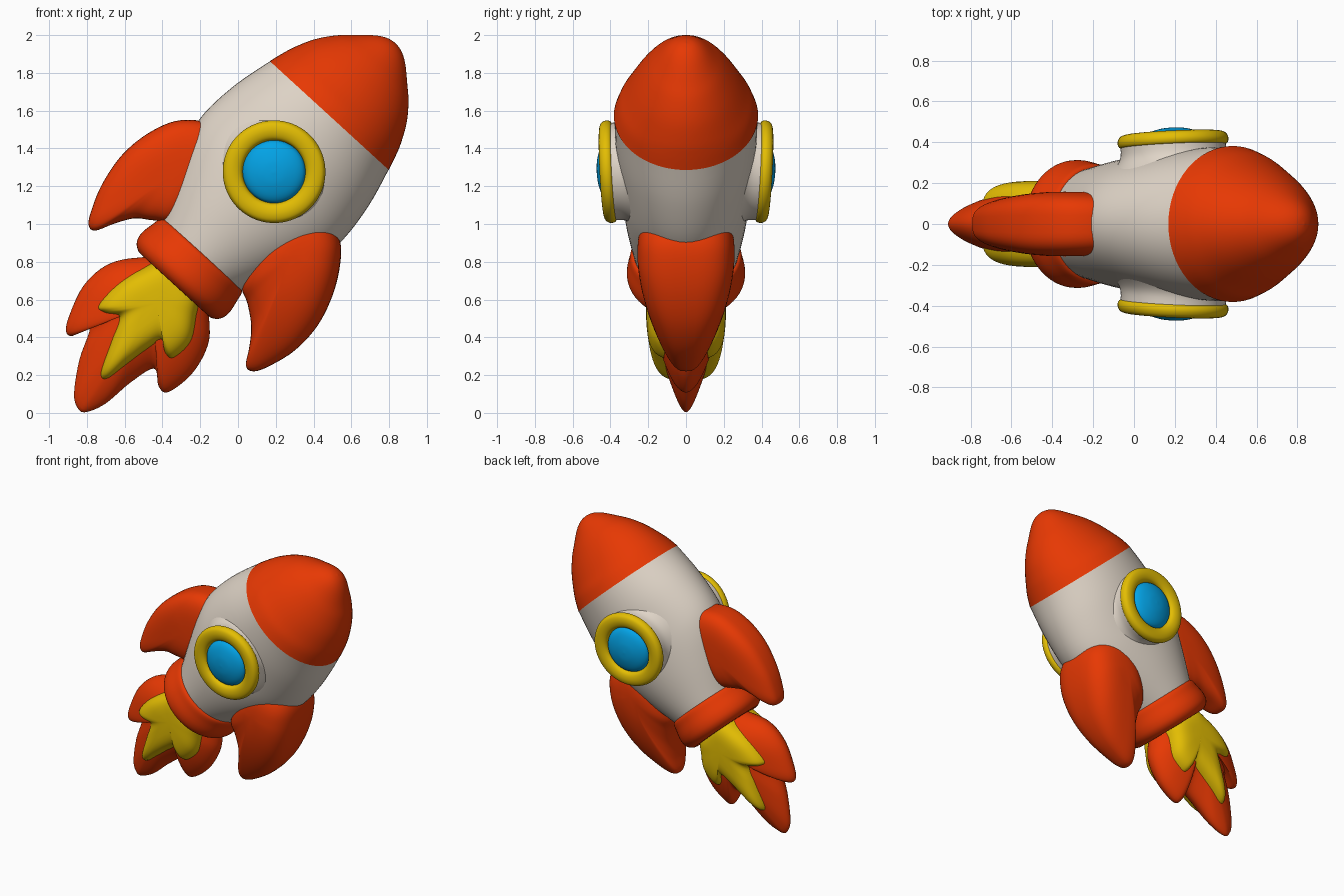
import bpy, bmesh, math
from mathutils import Matrix, Vector

cube = bpy.data.objects.get("Cube")
if cube:
    bpy.data.objects.remove(cube, do_unlink=True)


def material(name, rgb):
    m = bpy.data.materials.new(name)
    m.use_nodes = True
    m.diffuse_color = (*rgb, 1)
    bsdf = m.node_tree.nodes["Principled BSDF"]
    bsdf.inputs["Base Color"].default_value = (*rgb, 1)
    bsdf.inputs["Roughness"].default_value = 0.6
    return m


RED = material("orange red", (0.8, 0.04, 0.001))
CREAM = material("warm white", (0.75, 0.67, 0.58))
YELLOW = material("golden yellow", (0.77, 0.51, 0.001))
BLUE = material("window blue", (0.001, 0.37, 0.8))


def smooth_points(pts, steps, closed):
    """Catmull-Rom curve through the points."""
    pts = [Vector(p) for p in pts]
    n = len(pts)
    pick = (lambda i: pts[i % n]) if closed else (lambda i: pts[min(max(i, 0), n - 1)])
    out = []
    for i in range(n if closed else n - 1):
        a, b, c, d = (pick(i + k) for k in (-1, 0, 1, 2))
        for k in range(steps):
            t = k / steps
            out.append(b + (c - a) * (t / 2) + (a * 2 - b * 5 + c * 4 - d) * (t * t / 2)
                       + (b * 3 - a - c * 3 + d) * (t ** 3 / 2))
    return out if closed else out + [pts[-1]]


def finish(name, bm, mat, matrix=Matrix()):
    bmesh.ops.remove_doubles(bm, verts=bm.verts, dist=0.0005)
    bm.transform(matrix)
    bmesh.ops.recalc_face_normals(bm, faces=bm.faces)
    me = bpy.data.meshes.new(name)
    bm.to_mesh(me)
    bm.free()
    me.materials.append(mat)
    ob = bpy.data.objects.new(name, me)
    bpy.context.collection.objects.link(ob)
    bpy.ops.object.select_all(action="DESELECT")
    ob.select_set(True)
    bpy.context.view_layer.objects.active = ob
    bpy.ops.object.shade_smooth_by_angle(angle=math.radians(50))
    return ob


def bridge(bm, rings):
    for a, b in zip(rings, rings[1:]):
        for i in range(len(a)):
            j = (i + 1) % len(a)
            bm.faces.new((a[i], a[j], b[j], b[i]))


def loft(name, profile, mat, matrix, steps=5, sides=64):
    """Elliptical rings from (radius x, radius y, height)."""
    bm = bmesh.new()
    rings = []
    for rx, ry, h in smooth_points(profile, steps, False):
        angles = [2 * math.pi * i / sides for i in range(sides)]
        rings.append([bm.verts.new((rx * math.cos(a), ry * math.sin(a), h)) for a in angles])
    bridge(bm, rings)
    return finish(name, bm, mat, matrix)


def lathe(name, profile, mat, matrix, steps=5):
    return loft(name, [(r, r, h) for r, h in profile], mat, matrix, steps)


def pillow(name, outline, centre, tip, thick, power, taper, mat, rows=14):
    """Outline in x and z, inflated along y and thinned towards the tip."""
    bm = bmesh.new()
    edge = smooth_points(outline, 5, True)
    c = Vector(centre)
    reach = Vector(tip) - c
    rings = []
    for k in range(-rows, rows + 1):
        a = k / rows * math.pi / 2
        s = abs(math.cos(a)) ** (2 / power)
        y = math.copysign(thick * abs(math.sin(a)) ** (2 / power), a)
        ring = []
        for p in edge:
            q = (p - c) * s
            along = max(0, q.dot(reach) / reach.length_squared)
            ring.append(bm.verts.new((c.x + q.x, y * (1 - taper * along ** 1.5), c.y + q.y)))
        rings.append(ring)
    bridge(bm, rings)
    return finish(name, bm, mat)


# Tilted rocket frame: local z runs along the hull
tilt = math.radians(42.45)
hull = Matrix.Translation((-0.33, 0, 0.685)) @ Matrix.Rotation(tilt, 4, "Y")

# Hull, nose and collar
loft("hull", [(0.25, 0.25, 0.12), (0.285, 0.275, 0.21), (0.39, 0.315, 0.43),
              (0.47, 0.337, 0.62), (0.497, 0.35, 0.78), (0.475, 0.372, 1.0),
              (0.425, 0.38, 1.207)], CREAM, hull)
loft("nose_cone", [(0.427, 0.382, 1.205), (0.405, 0.357, 1.28), (0.38, 0.32, 1.35),
                   (0.33, 0.266, 1.45), (0.262, 0.21, 1.54), (0.194, 0.162, 1.605),
                   (0.11, 0.1, 1.68), (0.05, 0.05, 1.715), (0, 0, 1.725)], RED, hull)
lathe("collar", [(0, 0), (0.22, -0.01), (0.275, 0.0), (0.306, 0.035), (0.313, 0.085),
                 (0.302, 0.15), (0.288, 0.205), (0.25, 0.215)], RED, hull)

# Fins
pillow("right_fin", [(-0.13, 1.52), (-0.3, 1.55), (-0.46, 1.49), (-0.61, 1.37),
                     (-0.72, 1.21), (-0.78, 1.06), (-0.79, 0.99), (-0.755, 0.965),
                     (-0.66, 1.0), (-0.55, 1.03), (-0.45, 1.02), (-0.34, 1.02),
                     (-0.2, 1.15), (-0.08, 1.38)],
       (-0.34, 1.27), (-0.77, 0.97), 0.158, 3.4, 0.25, RED)
pillow("left_fin", [(0.54, 0.91), (0.54, 0.78), (0.5, 0.62), (0.42, 0.46), (0.3, 0.33),
                    (0.16, 0.245), (0.08, 0.22), (0.042, 0.25), (0.06, 0.35),
                    (0.07, 0.46), (0.05, 0.58), (0.02, 0.68), (0.08, 0.86),
                    (0.2, 1.02), (0.36, 1.07), (0.48, 1.01)],
       (0.29, 0.83), (0.08, 0.22), 0.257, 3, 0.55, RED)

# Flames
pillow("outer_flame", [(-0.4, 0.8), (-0.55, 0.82), (-0.7, 0.78), (-0.82, 0.67),
                       (-0.895, 0.51), (-0.91, 0.43), (-0.875, 0.408), (-0.785, 0.45),
                       (-0.84, 0.28), (-0.868, 0.1), (-0.845, 0.02), (-0.8, 0.005),
                       (-0.7, 0.05), (-0.57, 0.16), (-0.445, 0.235), (-0.42, 0.14),
                       (-0.37, 0.11), (-0.25, 0.2), (-0.17, 0.33), (-0.15, 0.45),
                       (-0.19, 0.6)],
       (-0.45, 0.58), (-0.82, 0.01), 0.175, 1.9, 0.45, RED)
pillow("inner_flame", [(-0.38, 0.8), (-0.52, 0.76), (-0.65, 0.68), (-0.745, 0.57),
                       (-0.72, 0.53), (-0.64, 0.5), (-0.68, 0.37), (-0.73, 0.21),
                       (-0.7, 0.175), (-0.6, 0.245), (-0.5, 0.32), (-0.405, 0.375),
                       (-0.385, 0.31), (-0.34, 0.285), (-0.25, 0.37), (-0.22, 0.5),
                       (-0.22, 0.64)],
       (-0.43, 0.58), (-0.72, 0.18), 0.212, 4, 0.15, YELLOW)

# Portholes on the front and back, leaning with the hull
lean = math.radians(4)
for side, sign in (("front", -1), ("back", 1)):
    port = (hull @ Matrix.Translation((-0.015, sign * 0.385, 0.79))
            @ Matrix.Rotation(-sign * (math.pi / 2 + lean), 4, "X"))
    lathe(side + "_porthole_base", [(0.35, -0.16), (0.29, -0.1), (0.262, -0.05),
                                    (0.258, 0.015)], CREAM, port)
    lathe(side + "_porthole_ring", [(0.24, -0.005), (0.264, 0.0), (0.272, 0.025),
                                    (0.258, 0.052), (0.225, 0.062), (0.19, 0.056),
                                    (0.17, 0.038), (0.163, 0.0)], YELLOW, port)
    lathe(side + "_porthole_glass", [(0.168, 0.02), (0.155, 0.045), (0.12, 0.066),
                                     (0.06, 0.083), (0, 0.088)], BLUE, port)
